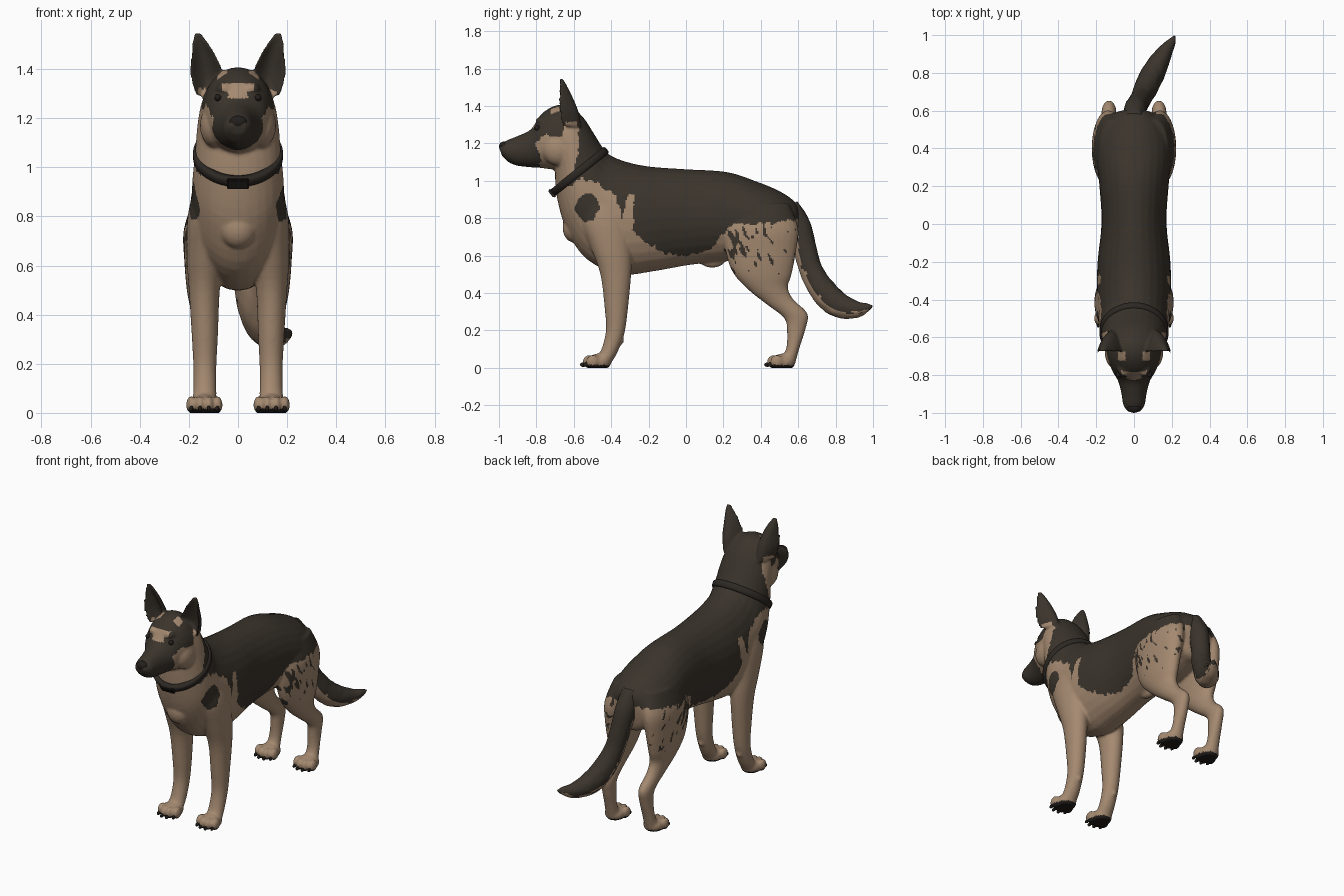
import bpy, bmesh, math
from mathutils import Vector, Matrix, noise

if "Cube" in bpy.data.objects:
    bpy.data.objects.remove(bpy.data.objects["Cube"])


def material(name, rgb):
    m = bpy.data.materials.new(name)
    m.diffuse_color = (*rgb, 1)
    m.use_nodes = True
    m.node_tree.nodes["Principled BSDF"].inputs["Base Color"].default_value = m.diffuse_color
    return m


DARK = material("dark_coat", (0.043, 0.034, 0.025))
TAN = material("tan_coat", (0.37, 0.25, 0.162))
BLACK = material("black_skin", (0.016, 0.013, 0.011))
STRAP = material("collar_strap", (0.026, 0.021, 0.017))


def spline(rows, n):
    """Catmull-Rom interpolation of rows of numbers."""
    out, last = [], len(rows) - 1
    for i in range(last):
        p = [rows[max(0, min(last, i + k))] for k in (-1, 0, 1, 2)]
        for j in range(n):
            t = j / n
            out.append([b + 0.5 * t * (c - a + t * (2 * a - 5 * b + 4 * c - d + t * (3 * (b - c) + d - a)))
                        for a, b, c, d in zip(*p)])
    return out + [list(rows[-1])]


def loft(bm, rings, closed=False):
    """Skin a list of point rings; cap the ends, or close the loop."""
    vs = [[bm.verts.new(p) for p in r] for r in rings]
    n, faces = len(vs[0]), []
    pairs = list(zip(vs, vs[1:])) + ([(vs[-1], vs[0])] if closed else [])
    for a, b in pairs:
        for i in range(n):
            j = (i + 1) % n
            faces.append(bm.faces.new((a[i], a[j], b[j], b[i])))
    if not closed:
        faces += [bm.faces.new(vs[0]), bm.faces.new(vs[-1])]
    bmesh.ops.recalc_face_normals(bm, faces=faces)


def side_loft(bm, rows, s=1):
    """Rows: front/top (y, z), back/bottom (y, z), half width, x centre."""
    rings = []
    for y0, z0, y1, z1, w, x in spline(rows, 4):
        ring = []
        for k in range(28):
            a = k * math.tau / 28
            c = math.cos(a) / 2
            ring.append((s * x + w * math.sin(a), (y0 + y1) / 2 + (y0 - y1) * c, (z0 + z1) / 2 + (z0 - z1) * c))
        rings.append(ring)
    loft(bm, rings)


def ball(bm, c, r):
    bmesh.ops.create_uvsphere(bm, u_segments=20, v_segments=12, radius=1,
                              matrix=Matrix.Translation(c) @ Matrix.Diagonal((*r, 1)))


def finish(bm, name, *mats):
    me = bpy.data.meshes.new(name)
    bm.to_mesh(me)
    bm.free()
    for m in mats:
        me.materials.append(m)
    ob = bpy.data.objects.new(name, me)
    bpy.context.collection.objects.link(ob)
    me.shade_smooth()
    return ob


# --- torso, neck and head in one skin
bm = bmesh.new()
side_loft(bm, [
    (.61, .83, .60, .72, .04, 0), (.585, .885, .57, .62, .12, 0), (.50, .945, .50, .60, .175, 0),
    (.38, .995, .38, .57, .20, 0), (.22, 1.047, .22, .57, .185, 0), (.0, 1.062, .02, .55, .172, 0),
    (-.2, 1.077, -.18, .515, .192, 0), (-.33, 1.105, -.35, .50, .197, 0), (-.41, 1.14, -.53, .58, .19, 0),
    (-.435, 1.165, -.64, .74, .185, 0), (-.46, 1.20, -.69, .91, .175, 0), (-.50, 1.265, -.70, 1.02, .168, 0),
    (-.55, 1.34, -.70, 1.06, .16, 0), (-.62, 1.40, -.71, 1.06, .148, 0), (-.70, 1.402, -.75, 1.065, .135, 0),
    (-.775, 1.355, -.79, 1.07, .113, 0), (-.83, 1.275, -.83, 1.072, .085, 0), (-.90, 1.24, -.90, 1.08, .066, 0),
    (-.96, 1.215, -.95, 1.10, .058, 0), (-1.0, 1.185, -.985, 1.135, .034, 0)])
ball(bm, (0, .14, .575), (.03, .07, .04))      # belly fold
ball(bm, (0, -.60, .75), (.075, .06, .08))     # breast tuft
claws = bmesh.new()
for s in (1, -1):
    # front leg
    side_loft(bm, [
        (-.56, .94, -.35, .96, .05, .12), (-.57, .80, -.30, .80, .08, .125), (-.51, .645, -.29, .63, .077, .132),
        (-.458, .50, -.293, .50, .063, .137), (-.435, .32, -.312, .30, .053, .135),
        (-.428, .20, -.33, .18, .047, .135), (-.452, .10, -.365, .085, .047, .135),
        (-.48, .06, -.40, .025, .05, .137)], s)
    ball(bm, (s * .135, -.35, .145), (.018, .02, .022))
    # hind leg
    side_loft(bm, [
        (.24, .87, .55, .88, .07, .11), (.20, .74, .60, .75, .088, .133), (.212, .62, .59, .63, .076, .143),
        (.25, .51, .565, .50, .064, .145), (.33, .42, .545, .43, .054, .14), (.43, .34, .575, .365, .042, .137),
        (.525, .265, .65, .29, .039, .133), (.54, .19, .64, .21, .037, .132), (.535, .10, .605, .10, .038, .135),
        (.505, .06, .585, .025, .044, .137)], s)
    # paws with toes and claws
    for y in (-.465, .52):
        ball(bm, (s * .137, y, .03), (.062, .065, .046))
        for k, dx in enumerate((-.053, -.018, .018, .053)):
            ty = y - (.052 if k in (1, 2) else .034)
            ball(bm, (s * .137 + dx, ty, .033), (.021, .036, .036))
            ball(claws, (s * .137 + dx, ty - .032, .017), (.008, .018, .012))
    # ear: crescent sections, hollow side forward
    rings = []
    for x, y, z, rx, ry, t in spline([
            (.115, -.625, 1.29, .055, .045, .03), (.125, -.638, 1.37, .07, .05, .024),
            (.139, -.652, 1.45, .053, .034, .018), (.156, -.665, 1.515, .03, .016, .013),
            (.165, -.67, 1.548, .01, .004, .008)], 4):
        rings.append([(s * (x + rx * math.cos(a)), y + ry * (.8 - 1.6 * math.cos(a) ** 2) + t * math.sin(a), z)
                      for a in (k * math.tau / 28 for k in range(28))])
    loft(bm, rings)
    # brow and cheek
    ball(bm, (s * .055, -.765, 1.32), (.035, .04, .025))
    ball(bm, (s * .095, -.68, 1.17), (.06, .09, .09))
dog = finish(bm, "dog_body", DARK, TAN, BLACK)
finish(claws, "claws", BLACK)

# --- fuse the parts into one smooth skin
mod = dog.modifiers.new("fuse", 'REMESH')
mod.mode, mod.voxel_size = 'VOXEL', .008
mod = dog.modifiers.new("soften", 'SMOOTH')
mod.factor, mod.iterations = .5, 5
deps = bpy.context.evaluated_depsgraph_get()
me = bpy.data.meshes.new_from_object(dog.evaluated_get(deps))
dog.modifiers.clear()
dog.data = me
me.materials.clear()
for m in (DARK, TAN, BLACK):
    me.materials.append(m)
for v in me.vertices:
    v.co.z = max(v.co.z, 0)
me.shade_smooth()

# --- coat markings, as outlines in the side view (y, z)
CHEEK = [(-.81, 1.20), (-.73, 1.25), (-.665, 1.23), (-.645, 1.32), (-.58, 1.315), (-.57, 1.2), (-.60, 1.06),
         (-.69, .92), (-.80, 1.0), (-.77, 1.12)]
LOWER = [(-.8, .97), (-.62, .97), (-.56, 1.01), (-.49, 1.0), (-.42, .95), (-.375, .93), (-.345, .80), (-.31, .93),
         (-.275, .91), (-.29, .74), (-.2, .66), (-.1, .61), (0, .60), (.14, .63), (.2, .73), (.26, .77),
         (.4, .77), (.58, .79), (.66, .80), (.8, -.1), (-.8, -.1)]


def inside(y, z, poly):
    hit = False
    for (y0, z0), (y1, z1) in zip(poly, poly[1:] + poly[:1]):
        if (z0 > z) != (z1 > z) and y < y0 + (z - z0) * (y1 - y0) / (z1 - z0):
            hit = not hit
    return hit


def coat(c):
    x, y, z = abs(c.x), c.y, c.z
    if z < .016:
        return 2
    y2 = y + .012 * noise.noise(c * 30)
    z2 = z + .02 * noise.noise(Vector((c.x * 30, y * 45, z * 14)))
    fleck = noise.noise(Vector((c.x * 30, (y + .4 * z) * 55, z * 20)))
    if z > 1.26 and y < -.66:                       # forehead spots
        if y < -.72 and (x < .065 and 1.312 < z < 1.342 or x < .04 and 1.28 < z < 1.33):
            return 1
        if abs(x - .065) < .02 and abs(y + .70) < .022 and z > 1.34:
            return 1
    if inside(y2, z2, CHEEK):
        return 1
    if inside(y2, z2, LOWER):
        if x > .1 and ((y2 + .53) / .065) ** 2 + ((z2 - .86) / .075) ** 2 < 1:
            return 0                                # shoulder patch
        if x > .1 and y > .2 and z > .5:            # flecked thigh
            patch = max(0, 1 - math.hypot((y - .28) / .11, (z - .68) / .13))
            if fleck > .42 - .6 * patch - .8 * max(0, z - .70):
                return 0
        return 1
    return 0


for f in me.polygons:
    f.material_index = coat(f.center)

# --- tail: dark above, tan underneath
bm = bmesh.new()
path = spline([(0, .545, .86, .06), (.005, .60, .76, .066), (.02, .635, .64, .062), (.04, .67, .52, .062),
               (.07, .735, .41, .07), (.11, .815, .338, .068), (.16, .905, .312, .047), (.20, .965, .322, .024),
               (.215, .995, .33, .005)], 7)
rings, N = [], 32
for i, (x, y, z, r) in enumerate(path):
    a, b = path[max(0, i - 1)], path[min(len(path) - 1, i + 1)]
    t = (Vector(b[:3]) - Vector(a[:3])).normalized()
    side = Vector((1, -.3, 0))
    side = (side - t * side.dot(t)).normalized()
    under = t.cross(side)
    ring = []
    for k in range(N):
        q = k * math.tau / N
        rr = r * (1 + .05 * noise.noise(Vector((math.cos(q) * 3, math.sin(q) * 3, i * .35))))
        ring.append(Vector((x, y, z)) + rr * (under * math.cos(q) + side * .9 * math.sin(q)))
    rings.append(ring)
loft(bm, rings)
bm.faces.ensure_lookup_table()
for n, f in enumerate(bm.faces):
    i, k = divmod(n, N)
    edge = .4 + .5 * noise.noise(Vector((k * .9, i * .45, 2)))
    if 9 < i < len(path) - 6 and math.cos((k + .5) * math.tau / N) > edge:
        f.material_index = 1
finish(bm, "tail", DARK, TAN)

# --- nose and eyes
bm = bmesh.new()
ball(bm, (0, -.972, 1.183), (.038, .028, .028))
finish(bm, "nose", BLACK)
bm = bmesh.new()
for s in (1, -1):
    ball(bm, (s * .082, -.795, 1.283), (.014, .017, .014))
finish(bm, "eyes", BLACK)

# --- collar: tilted strap with a buckle under the throat
u, v, axis = Vector((0, .78, .625)), Vector((1, 0, 0)), Vector((0, -.625, .78))
mid = Vector((0, -.57, 1.05))
bm = bmesh.new()
rings = []
for k in range(64):
    a = k * math.tau / 64
    rings.append([mid + u * (.178 + d) * math.cos(a) + v * (.172 + d) * math.sin(a) + axis * h
                  for d, h in ((-.02, -.02), (.004, -.021), (.011, -.013), (.011, .013), (.004, .021), (-.02, .02))])
loft(bm, rings, closed=True)
finish(bm, "collar", STRAP)
bm = bmesh.new()
frame = Matrix((v, u, axis)).transposed().to_4x4()
bmesh.ops.create_cube(bm, size=1, matrix=Matrix.Translation(mid - u * .186) @ frame
                      @ Matrix.Diagonal((.09, .022, .05, 1)))
bmesh.ops.bevel(bm, geom=bm.edges[:], offset=.005, segments=2, affect='EDGES')
buckle = finish(bm, "collar_buckle", BLACK)
buckle.data.shade_flat()
